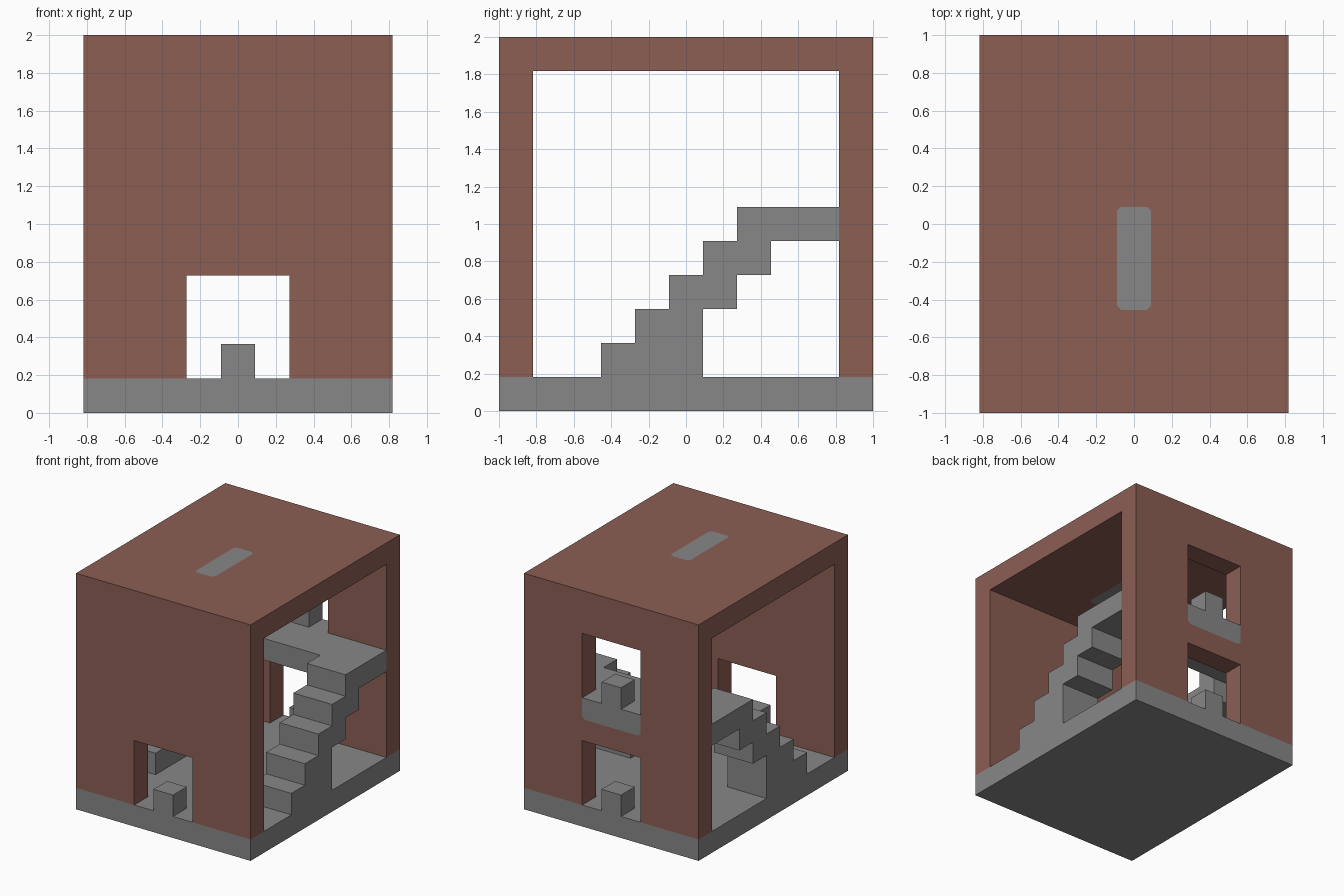
import bpy
from mathutils import Vector

cube = bpy.data.objects.get("Cube")
if cube:
    bpy.data.objects.remove(cube, do_unlink=True)

U = 2 / 11  # one building module


def make_material(name, rgb):
    mat = bpy.data.materials.new(name)
    mat.use_nodes = True
    mat.diffuse_color = (*rgb, 1)
    bsdf = next(n for n in mat.node_tree.nodes if n.type == 'BSDF_PRINCIPLED')
    bsdf.inputs["Base Color"].default_value = (*rgb, 1)
    return mat


BROWN = make_material("brown_wall", (0.258, 0.112, 0.088))
GREY = make_material("grey_stone", (0.245, 0.245, 0.245))


def prism(name, outline, axis, start, end, mat=None):
    """Extrude a 2D outline along an axis; outline uses the other two axes in order."""
    def point(p, d):
        c = list(p)
        c.insert("xyz".index(axis), d)
        return Vector(c) * U
    n = len(outline)
    verts = [point(p, d) for d in (start, end) for p in outline]
    faces = [tuple(range(n)), tuple(range(2 * n - 1, n - 1, -1))]
    faces += [(i, i + n, (i + 1) % n + n, (i + 1) % n) for i in range(n)]
    mesh = bpy.data.meshes.new(name)
    mesh.from_pydata(verts, [], faces)
    # Consistent outward winding
    import bmesh
    bm = bmesh.new()
    bm.from_mesh(mesh)
    bmesh.ops.recalc_face_normals(bm, faces=bm.faces)
    bm.to_mesh(mesh)
    bm.free()
    if mat:
        mesh.materials.append(mat)
    obj = bpy.data.objects.new(name, mesh)
    bpy.context.collection.objects.link(obj)
    return obj


def rect(a0, a1, b0, b1):
    return [(a0, b0), (a1, b0), (a1, b1), (a0, b1)]


def cut(target, cutter):
    mod = target.modifiers.new("opening", 'BOOLEAN')
    mod.operation = 'DIFFERENCE'
    mod.solver = 'EXACT'
    mod.object = cutter
    bpy.context.view_layer.objects.active = target
    bpy.ops.object.modifier_apply(modifier=mod.name)
    bpy.data.objects.remove(cutter, do_unlink=True)


# Foundation slab
prism("foundation", rect(-4.5, 4.5, -5.5, 5.5), "z", 0, 1, GREY)

# Front wall, roof and back wall as one folded shell, open at both sides
shell = prism("walls_and_roof",
              [(-5.5, 1), (-5.5, 11), (5.5, 11), (5.5, 1),
               (4.5, 1), (4.5, 10), (-4.5, 10), (-4.5, 1)],
              "x", -4.5, 4.5, BROWN)

# Doorways through the front and back walls
cut(shell, prism("door_cutter", rect(-1.5, 1.5, 0.5, 4), "y", -6, 6))

# Upper window with a stone sill set in its foot
C = 0.12
foot = [(-1.5, 5 + C), (C - 1.5, 5), (1.5 - C, 5), (1.5, 5 + C)]
cut(shell, prism("window_cutter", foot + [(1.5, 9), (-1.5, 9)], "y", 4, 6))
prism("window_sill", foot + [(1.5, 6), (-1.5, 6)], "y", 4.5, 5.5, GREY)

# Stone roof panel with clipped corners
panel = [(-0.5, C - 2.5), (C - 0.5, -2.5), (0.5 - C, -2.5), (0.5, C - 2.5),
         (0.5, 0.5 - C), (0.5 - C, 0.5), (C - 0.5, 0.5), (-0.5, 0.5 - C)]
cut(shell, prism("roof_cutter", panel, "z", 9.5, 11.5))
prism("roof_panel", panel, "z", 10, 11, GREY)

# Small posts standing in each opening
for name, y, z in (("front_door_post", -5.5, 1), ("back_door_post", 4.5, 1),
                   ("window_post", 4.5, 6)):
    prism(name, rect(-0.5, 0.5, y, y + 1), "z", z, z + 1, GREY)

# Stair flights along both sides, meeting at the landing
treads = []
for i in range(5):
    treads += [(i - 2.5, i + 1), (i - 2.5, i + 2)]
under = [(2.5, 6), (2.5, 4), (1.5, 4), (1.5, 3), (0.5, 3), (0.5, 1)]
for name, x in (("right_stairs", -4.5), ("left_stairs", 2.5)):
    prism(name, treads + under, "x", x, x + 2, GREY)

prism("landing", rect(-4.5, 4.5, 2.5, 4.5), "z", 5, 6, GREY)
